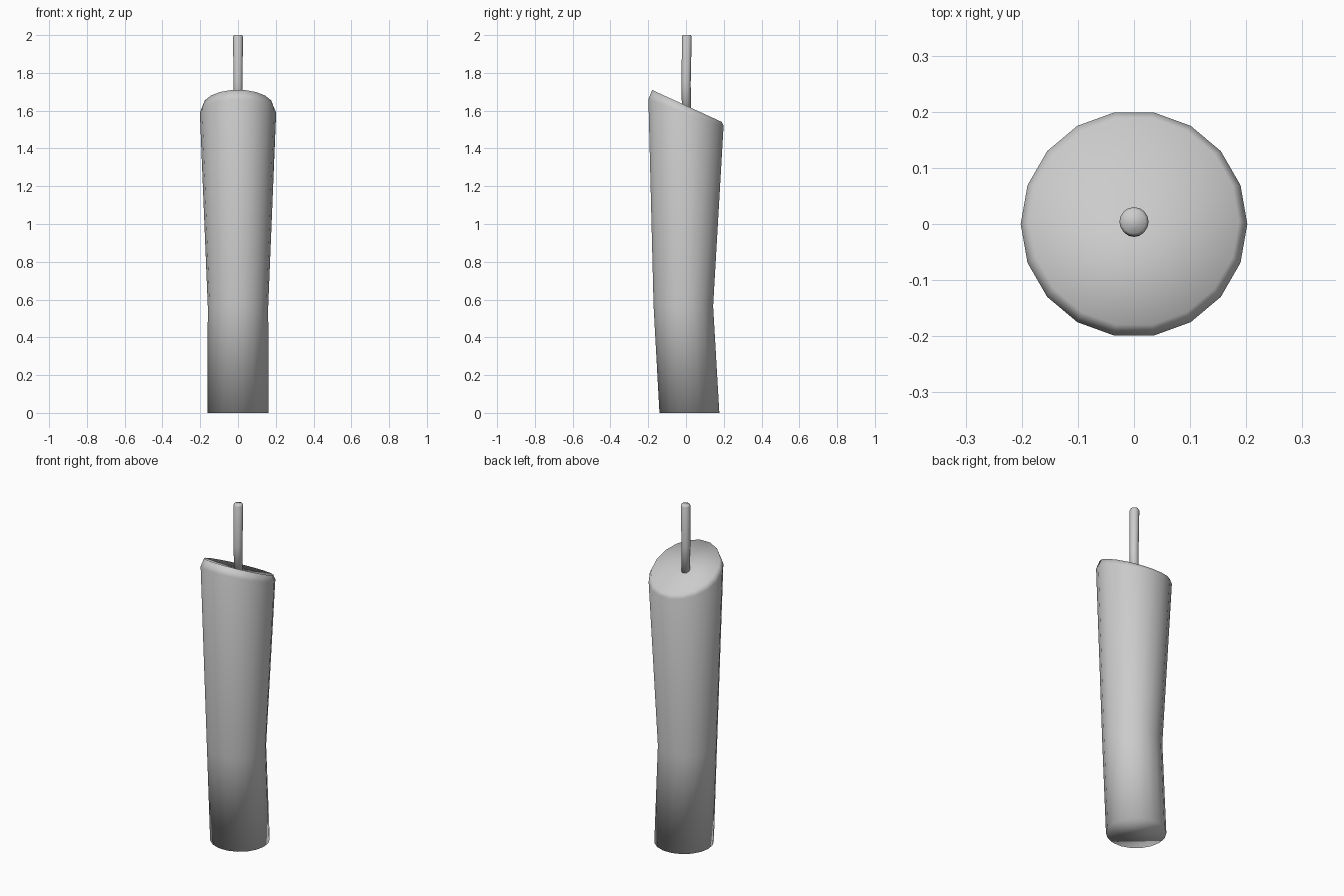
import bpy, bmesh
from math import cos, sin, pi

if "Cube" in bpy.data.objects:
    bpy.data.objects.remove(bpy.data.objects["Cube"])


def loft(name, rings, sides, tip=None):
    """Skin rings (radius, centre y, centre z, slope of z along y), optional fan tip."""
    bm = bmesh.new()
    loops = []
    for r, cy, cz, slope in rings:
        loop = []
        for i in range(sides):
            a = 2 * pi * i / sides
            y = r * sin(a)
            loop.append(bm.verts.new((r * cos(a), cy + y, cz + slope * y)))
        loops.append(loop)
    for lo, hi in zip(loops, loops[1:]):
        for i in range(sides):
            j = (i + 1) % sides
            bm.faces.new((lo[i], lo[j], hi[j], hi[i]))
    bm.faces.new(loops[0][::-1])
    top = loops[-1]
    if tip:
        c = bm.verts.new(tip)
        for i in range(sides):
            bm.faces.new((top[i], top[(i + 1) % sides], c))
    else:
        bm.faces.new(top)
    for f in bm.faces:
        f.smooth = True
    me = bpy.data.meshes.new(name)
    bm.to_mesh(me)
    bm.free()
    ob = bpy.data.objects.new(name, me)
    bpy.context.collection.objects.link(ob)
    return ob


# bent body with a slanted, slightly dished top
loft("candle_body", [
    (0.161, 0.018, 0.0, 0.0),
    (0.160, -0.014, 0.565, 0.0),
    (0.202, 0.0, 1.59, -0.354),
    (0.187, 0.005, 1.625, -0.459),
], 18, tip=(0, 0.004, 1.605))

# thin wick
loft("wick", [
    (0.024, 0.002, 1.56, 0.0),
    (0.024, 0.001, 1.75, 0.0),
    (0.026, 0.004, 1.99, 0.0),
    (0.021, 0.004, 2.0, 0.0),
], 16)
